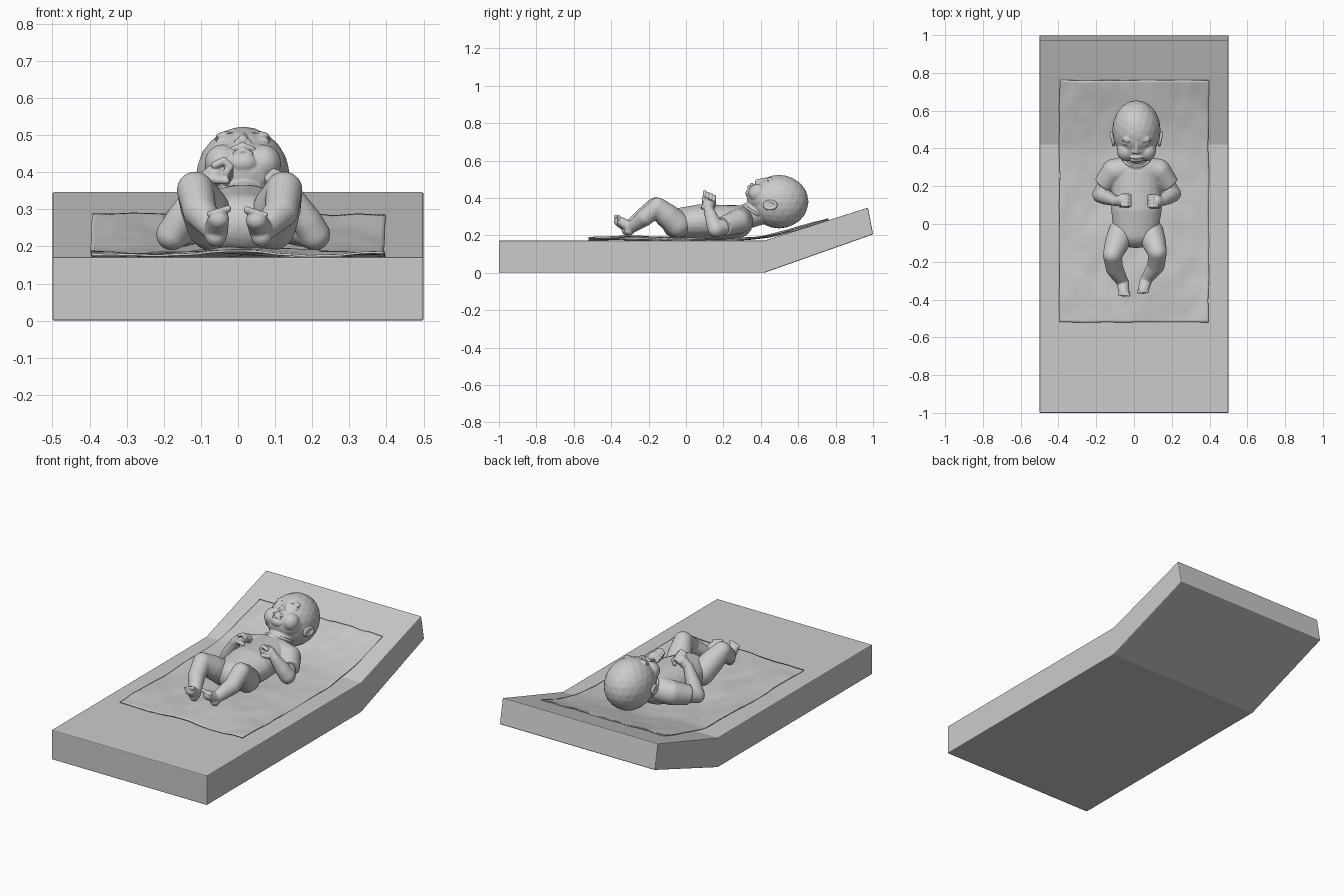
import bpy, bmesh, math
from mathutils import Vector, Matrix, noise

if "Cube" in bpy.data.objects:
    bpy.data.objects.remove(bpy.data.objects["Cube"])

CX = 0.013  # body centre line


def lump(bm, c, r, tilt=0.0):
    """Ellipsoid, optionally tilted about x."""
    m = Matrix.Translation(c) @ Matrix.Rotation(tilt, 4, 'X') @ Matrix.Diagonal((*r, 1))
    bmesh.ops.create_icosphere(bm, subdivisions=3, radius=1, matrix=m)


def chain(bm, pts, steps=8, squash=(1, 1, 1)):
    """Tapered limb: balls interpolated along (x, y, z, radius) points."""
    for a, b in zip(pts, pts[1:]):
        for i in range(steps + 1):
            v = Vector(a).lerp(Vector(b), i / steps)
            lump(bm, v[:3], [v[3] * s for s in squash])


def frustum(bm, a, b, ra, rb):
    a, b = Vector(a), Vector(b)
    d = b - a
    m = Matrix.Translation((a + b) / 2) @ d.to_track_quat('Z', 'Y').to_matrix().to_4x4()
    bmesh.ops.create_cone(bm, cap_ends=True, segments=32, radius1=ra, radius2=rb,
                          depth=d.length, matrix=m)


def add_object(name, bm):
    me = bpy.data.meshes.new(name)
    bm.to_mesh(me)
    bm.free()
    ob = bpy.data.objects.new(name, me)
    bpy.context.collection.objects.link(ob)
    return ob


def fuse(name, bm, voxel=0.005, smooth=4):
    """Merge overlapping volumes into one smooth skin."""
    ob = add_object(name, bm)
    rm = ob.modifiers.new("fuse", 'REMESH')
    rm.mode = 'VOXEL'
    rm.voxel_size = voxel
    rm.use_smooth_shade = True
    sm = ob.modifiers.new("soften", 'SMOOTH')
    sm.factor = 0.5
    sm.iterations = smooth
    return ob


# mattress with raised head end
bm = bmesh.new()
prof = [(-1, 0), (0.42, 0), (1, 0.205), (0.973, 0.348), (0.42, 0.172), (-1, 0.172)]
f = bm.faces.new([bm.verts.new((-0.5, y, z)) for y, z in prof])
ext = bmesh.ops.extrude_face_region(bm, geom=[f])
bmesh.ops.translate(bm, vec=(1, 0, 0), verts=[v for v in ext["geom"] if isinstance(v, bmesh.types.BMVert)])
bmesh.ops.recalc_face_normals(bm, faces=bm.faces)
mat = add_object("mattress", bm)
bev = mat.modifiers.new("bevel", 'BEVEL')
bev.width = 0.005
bev.segments = 2

# wrinkled blanket
bm = bmesh.new()
bmesh.ops.create_grid(bm, x_segments=70, y_segments=110, size=1)
for v in bm.verts:
    x, y = v.co.x * 0.395, 0.12 + v.co.y * 0.64
    d = y - 0.42
    z = 0.179 + 0.16 * (d + math.sqrt(d * d + 0.008))
    z += 0.011 * noise.noise((x * 5, y * 4, 1.3)) + 0.004 * noise.noise((x * 14, y * 9, 4))
    z += 0.016 * math.exp(-(x / 0.2) ** 2 - ((y + 0.3) / 0.25) ** 2)
    x += 0.006 * noise.noise((y * 6, 2, 0))
    y += 0.006 * noise.noise((x * 6, 7, 0))
    v.co = (x, y, z)
for f in bm.faces:
    f.smooth = True
bl = add_object("blanket", bm)
so = bl.modifiers.new("thickness", 'SOLIDIFY')
so.thickness = 0.006

# bodysuit: torso plus short sleeves with flat hems
bm = bmesh.new()
chain(bm, [(CX, 0.27, 0.272, 0.128), (CX, 0.08, 0.272, 0.135), (0.01, -0.045, 0.262, 0.118)],
      14, (1, 0.7, 0.7))
chain(bm, [(-0.09, 0.28, 0.275, 0.068), (CX, 0.30, 0.29, 0.07), (0.115, 0.28, 0.275, 0.068)])
for sh, hem in [((-0.105, 0.28, 0.275), (-0.163, 0.205, 0.25)),
                ((0.13, 0.28, 0.275), (0.188, 0.205, 0.25))]:
    lump(bm, sh, (0.066,) * 3)
    frustum(bm, sh, hem, 0.066, 0.054)
fuse("bodysuit", bm, 0.005, 5)

# collar band and snap button
bm = bmesh.new()
ring = [(CX + 0.074 * math.cos(t), 0.36 + 0.055 * math.sin(t), 0.325 - 0.035 * math.sin(t), 0.008)
        for t in [i * math.tau / 40 for i in range(41)]]
chain(bm, ring, 2)
fuse("collar", bm, 0.0035, 2)
bm = bmesh.new()
lump(bm, (CX, 0.308, 0.359), (0.011, 0.011, 0.006))
for f in bm.faces:
    f.smooth = True
add_object("snap_button", bm)

# arms and curled hands
arms = {"left": (1, (-0.12, 0.26, 0.265), (-0.178, 0.155, 0.232), (-0.1, 0.122, 0.365), (-0.062, 0.125, 0.393)),
        "right": (-1, (0.14, 0.26, 0.265), (0.206, 0.16, 0.232), (0.15, 0.122, 0.335), (0.121, 0.12, 0.362))}
for side, (s, sh, el, wr, hand) in arms.items():
    bm = bmesh.new()
    mid = Vector(el).lerp(Vector(wr), 0.35)
    chain(bm, [(*sh, 0.045), (*el, 0.043), (*mid, 0.041), (*wr, 0.027)])
    fuse(side + "_arm", bm)
    bm = bmesh.new()
    h = Vector(hand)
    chain(bm, [(*wr, 0.026), (*h, 0.029)], 5)
    lump(bm, h, (0.03, 0.034, 0.026))
    for i in range(4):  # fingers
        k = h + (i - 1.5) * Vector((0, 0.017, -0.008)) + Vector((0, 0, 0.014))
        pts = [k, k + Vector((s * 0.024, 0, 0.012)), k + Vector((s * 0.04, 0, -0.004)),
               k + Vector((s * 0.03, 0, -0.022))]
        chain(bm, [(*p, 0.0105) for p in pts], 4)
    chain(bm, [(h.x - s * 0.01, h.y - 0.026, h.z - 0.012, 0.012),
               (h.x + s * 0.03, h.y - 0.03, h.z - 0.016, 0.01)], 5)  # thumb
    fuse(side + "_hand", bm, 0.003, 2)

# bent legs and feet
legs = {"left": ((-0.068, -0.045, 0.258), (-0.115, -0.165, 0.352), (-0.103, -0.235, 0.295),
                 (-0.06, -0.308, 0.24), (-0.053, -0.362, 0.275), -1),
        "right": ((0.088, -0.045, 0.258), (0.124, -0.15, 0.352), (0.117, -0.22, 0.295),
                  (0.064, -0.295, 0.24), (0.05, -0.347, 0.272), 1)}
for side, (hip, knee, calf, heel, ball, s) in legs.items():
    bm = bmesh.new()
    thigh = Vector(hip).lerp(Vector(knee), 0.5)
    chain(bm, [(*hip, 0.07), (*thigh, 0.064), (*knee, 0.05), (*calf, 0.046), (*heel, 0.031)])
    lump(bm, (heel[0], heel[1] - 0.008, heel[2] - 0.014), (0.028, 0.028, 0.027))
    chain(bm, [(*heel, 0.031), (*ball, 0.027)], 8, (1.08, 0.85, 1))
    for i in range(5):  # toes, biggest on the inside
        lump(bm, (ball[0] + s * (i - 2) * 0.0125, ball[1] - 0.012, ball[2] + 0.026 - i * 0.003),
             (0.0105 - i * 0.0008,) * 3)
    fuse(side + "_leg", bm, 0.0042, 3)

# head: skull, face, cheeks, nose, lips, lids, neck
bm = bmesh.new()
lump(bm, (CX, 0.497, 0.38), (0.128, 0.158, 0.143))
lump(bm, (CX, 0.425, 0.4), (0.108, 0.1, 0.09))
chain(bm, [(CX, 0.29, 0.29, 0.066), (CX, 0.43, 0.34, 0.075)])
lump(bm, (CX, 0.345, 0.425), (0.04, 0.027, 0.028))                  # chin
chain(bm, [(CX, 0.43, 0.499, 0.011), (CX, 0.382, 0.486, 0.014)], 6)  # nose
for s in (-1, 1):
    lump(bm, (CX + s * 0.055, 0.385, 0.425), (0.048, 0.052, 0.05))   # cheek
    lump(bm, (CX + s * 0.046, 0.448, 0.497), (0.027, 0.019, 0.013))  # eyelid
    lump(bm, (CX + s * 0.046, 0.427, 0.484), (0.026, 0.012, 0.013))  # lower lid
    lump(bm, (CX + s * 0.014, 0.383, 0.481), (0.009, 0.01, 0.009))   # nostril wing
for y, z, w in [(0.352, 0.472, 0.028), (0.337, 0.459, 0.022)]:       # lips
    chain(bm, [(CX - w, y, z - 0.008, 0.006), (CX, y, z, 0.0095), (CX + w, y, z - 0.008, 0.006)], 6)
fuse("head", bm, 0.0036, 3)

# closed eye lines
bm = bmesh.new()
for s in (-1, 1):
    pts = []
    for i in range(9):
        u = i / 4 - 1
        pts.append((CX + s * (0.046 + u * 0.028), 0.434 + 0.006 * u * u, 0.503 - 0.007 * u * u - 0.008 * u, 0.0026))
    chain(bm, pts, 2)
for f in bm.faces:
    f.smooth = True
fuse("eye_lines", bm, 0.0018, 1)

# ears
bm = bmesh.new()
for s in (-1, 1):
    rim = [(CX + s * (0.127 + 0.006 * math.cos(t)), 0.45 + 0.031 * math.cos(t), 0.362 + 0.02 * math.sin(t), 0.0085)
           for t in [i * math.tau / 24 for i in range(25)]]
    chain(bm, rim, 2)
    lump(bm, (CX + s * 0.122, 0.447, 0.362), (0.01, 0.03, 0.02))
fuse("ears", bm, 0.003, 3)
